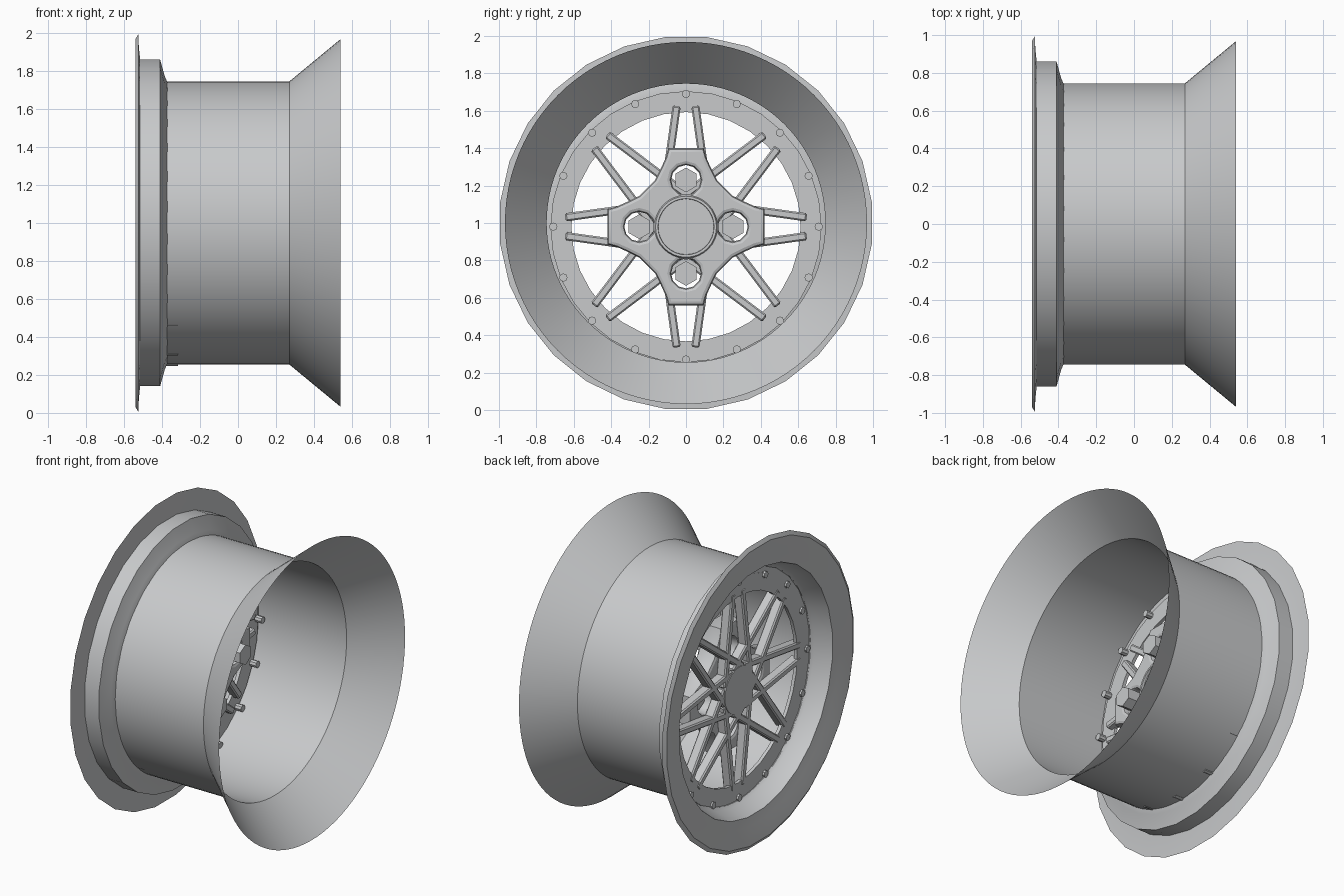
import bpy, bmesh
from math import sin, cos, pi, radians
from mathutils import Matrix, Vector

cube = bpy.data.objects.get("Cube")
if cube:
    bpy.data.objects.remove(cube, do_unlink=True)

grey = bpy.data.materials.new("wheel_grey")
grey.use_nodes = True
colour = (0.58, 0.59, 0.6, 1)
grey.diffuse_color = colour
grey.node_tree.nodes["Principled BSDF"].inputs["Base Color"].default_value = colour

RIM_Z, HUB_Z = 1.0, 0.98     # the centre piece sits slightly low in the rim
AXLE = (pi / 2, 0, pi / 2)   # local z runs along the axle, local y is up


def place(obj, z, y=0):
    obj.rotation_euler = AXLE
    obj.location = (0, y, z)
    obj.data.materials.append(grey)
    return obj


def finish(name, bm, z, y=0, smooth=0):
    bmesh.ops.recalc_face_normals(bm, faces=bm.faces[:])
    mesh = bpy.data.meshes.new(name)
    bm.to_mesh(mesh)
    bm.free()
    obj = bpy.data.objects.new(name, mesh)
    bpy.context.collection.objects.link(obj)
    place(obj, z, y)
    if smooth:
        bpy.ops.object.select_all(action="DESELECT")
        obj.select_set(True)
        bpy.context.view_layer.objects.active = obj
        bpy.ops.object.shade_smooth_by_angle(angle=radians(smooth))
    return obj


def lathe(name, profile, sides, z, y=0, closed=False, turn=0.0, smooth=0):
    """Turn (axle position, radius) points round the axle."""
    bm = bmesh.new()
    rings = []
    for a, r in profile:
        if r == 0:
            rings.append([bm.verts.new((0, 0, a))] * sides)
        else:
            rings.append([bm.verts.new((r * cos(t), r * sin(t), a)) for t in
                          (pi / 2 + 2 * pi * (i + turn) / sides for i in range(sides))])
    pairs = list(zip(rings, rings[1:]))
    if closed:
        pairs.append((rings[-1], rings[0]))
    for p, q in pairs:
        for i in range(sides):
            j = (i + 1) % sides
            corners = list(dict.fromkeys((p[i], p[j], q[j], q[i])))
            bm.faces.new(corners)
    return finish(name, bm, z, y, smooth)


# Thin barrel with flared inner end
lathe("barrel", [(-0.385, 0.745), (0.27, 0.745), (0.54, 0.968)],
      96, RIM_Z, smooth=25)

# Outer lip and stepped bead ring, one closed section
lathe("outer_lip", [
    (-0.54, 0.975), (-0.53, 0.91), (-0.52, 0.86), (-0.51, 0.80),
    (-0.40, 0.765), (-0.38, 0.745), (-0.38, 0.69), (-0.37, 0.69), (-0.37, 0.742),
    (-0.385, 0.775), (-0.41, 0.865), (-0.515, 0.865), (-0.522, 0.93), (-0.525, 1.0)],
    28, RIM_Z, closed=True, turn=0.5, smooth=32)

# Flat mounting ring
lathe("mounting_ring", [(-0.382, 0.725), (-0.382, 0.613), (-0.36, 0.613), (-0.36, 0.725)],
      32, HUB_Z, closed=True, smooth=30)

# Ring bolts
for i in range(16):
    t = 2 * pi * i / 16
    lathe("ring_bolt", [(-0.395, 0), (-0.395, 0.022), (-0.315, 0.022), (-0.315, 0)],
          8, HUB_Z + 0.71 * cos(t), 0.71 * sin(t))

# Eight V pairs of straight spokes, tangent to the centre cap
bm = bmesh.new()
for i in range(8):
    turn = Matrix.Rotation(i * pi / 4, 4, "Z")
    for side in (-1, 1):
        start, end = Vector((side * 0.132, 0.06, 0)), Vector((side * 0.05, 0.645, 0))
        run = end - start
        lean = Matrix.Rotation(run.to_2d().angle_signed(Vector((0, 1))), 4, "Z")
        mid = Matrix.Translation((start + end) / 2 + Vector((0, 0, -0.353)))
        size = Matrix.Diagonal((0.044, run.length, 0.066, 1))
        bmesh.ops.create_cube(bm, size=1, matrix=turn @ mid @ lean @ size)
spokes = finish("spokes", bm, HUB_Z)
bevel = spokes.modifiers.new("soft_edges", "BEVEL")
bevel.width = 0.008
bevel.segments = 1

# Four-lobed hub plate with lug holes
quarter = [(-0.094, 0.42), (0.094, 0.42), (0.108, 0.37), (0.135, 0.31), (0.165, 0.25),
           (0.2, 0.215), (0.215, 0.2), (0.25, 0.165), (0.31, 0.135), (0.37, 0.108)]
outline = [Matrix.Rotation(-k * pi / 2, 2) @ Vector(p) for k in range(4) for p in quarter]
loops = [outline]
for k in range(4):
    c = Vector((0.25 * sin(k * pi / 2), 0.25 * cos(k * pi / 2)))
    loops.append([c + 0.08 * Vector((sin(j * pi / 6), cos(j * pi / 6))) for j in range(12)])
curve = bpy.data.curves.new("hub_plate", "CURVE")
curve.dimensions = "2D"
curve.fill_mode = "BOTH"
curve.extrude = 0.045
curve.bevel_depth = 0.02
curve.bevel_resolution = 1
curve.offset = -0.02
for loop in loops:
    spline = curve.splines.new("POLY")
    spline.points.add(len(loop) - 1)
    for point, p in zip(spline.points, loop):
        point.co = (p.x, p.y, 0, 1)
    spline.use_cyclic_u = True
hub = bpy.data.objects.new("hub_plate", curve)
bpy.context.collection.objects.link(hub)
place(hub, HUB_Z).location.x = -0.26
bpy.ops.object.select_all(action="DESELECT")
hub.select_set(True)
bpy.context.view_layer.objects.active = hub
bpy.ops.object.convert(target="MESH")
bpy.ops.object.shade_smooth_by_angle(angle=radians(35))

# Hex lug nuts standing free in the holes
for i in range(4):
    t = i * pi / 2
    lathe("lug_nut", [(-0.27, 0), (-0.27, 0.066), (-0.12, 0.066), (-0.12, 0)],
          6, HUB_Z + 0.25 * cos(t), 0.25 * sin(t))

# Centre cap with collar and shallow bore
lathe("centre_cap", [(-0.39, 0), (-0.39, 0.152), (-0.3, 0.152), (-0.21, 0.175), (-0.18, 0.163),
                     (-0.18, 0.15), (-0.23, 0.145), (-0.23, 0)],
      32, HUB_Z, smooth=30)
